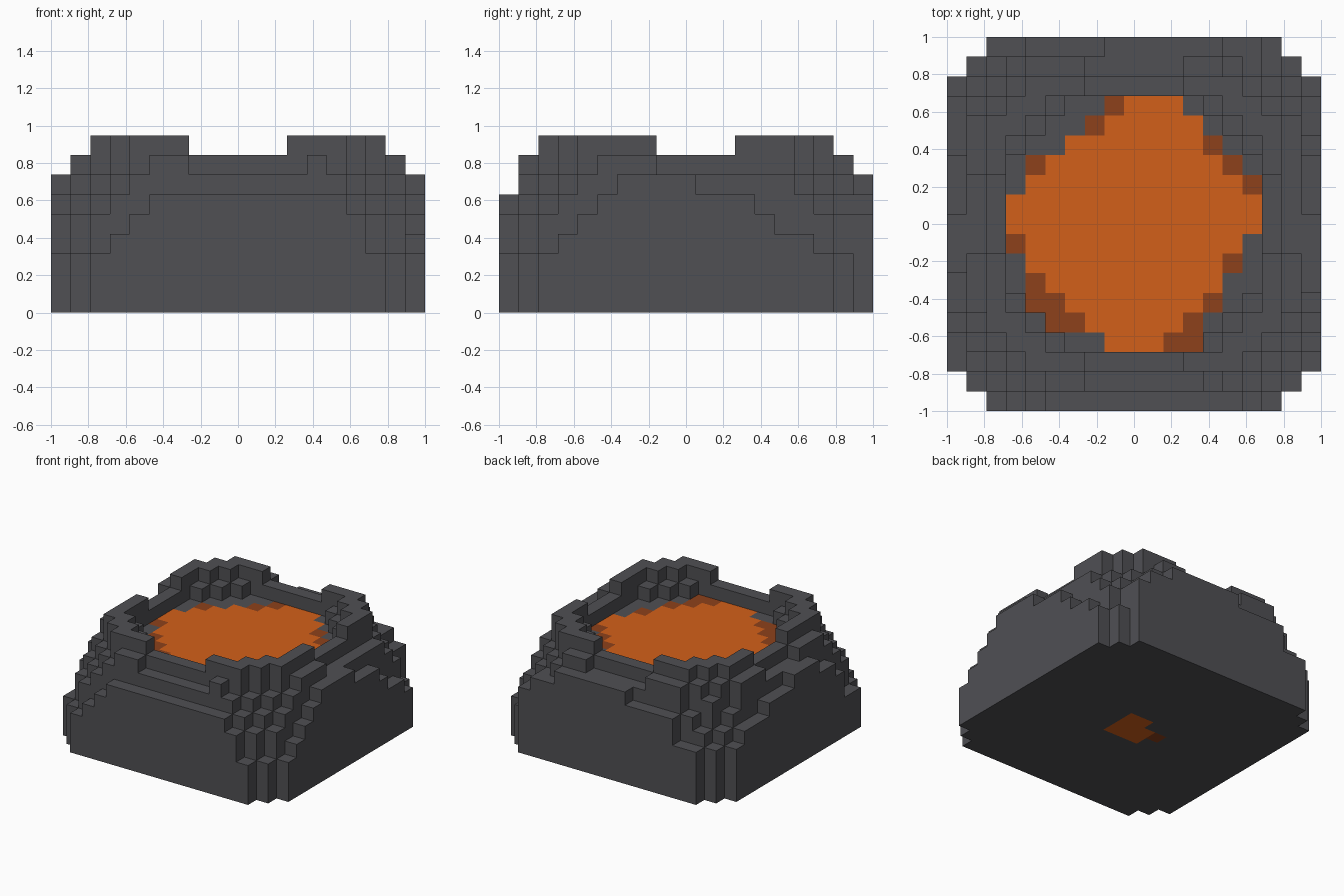
import bpy
import bmesh
from math import hypot

if "Cube" in bpy.data.objects:
    bpy.data.objects.remove(bpy.data.objects["Cube"], do_unlink=True)

N = 19            # blocks along each side
S = 2 / N         # block size
POOL = 7          # height of the crater floor in blocks

# Outermost block rows: heights of columns 2..16
FRONT = "345666666666653"
BACK = "446666777777665"
RIGHT = "345677776665443"
LEFT = "335667776665554"

# Pool extents per row, row 3 upwards: first and last column
SPANS = [(8, 12), (5, 12), (4, 13), (4, 13), (4, 14), (3, 14), (3, 15),
         (3, 15), (4, 15), (4, 14), (6, 13), (7, 12), (8, 11)]
POOL_CELLS = {(i, j + 3) for j, (a, b) in enumerate(SPANS)
              for i in range(a, b + 1)}

# Cooling blocks along the shore, by row
CRUST_ROWS = {3: (11, 12), 4: (5, 6, 12), 5: (4, 5, 13), 6: (4,), 7: (14,),
              8: (3,), 11: (15,), 12: (4, 14), 13: (13,), 14: (7,), 15: (8,)}
CRUST = {(i, j) for j, row in CRUST_ROWS.items() for i in row}

# Vent in the underside
VENT_CRUST = {(7, 9)}
VENT = {(i, j) for i in (8, 9, 10) for j in (8, 9, 10)} - {(8, 10)}


def height(i, j):
    """Column height in blocks, zero outside the footprint."""
    a, b = min(i, N - 1 - i), min(j, N - 1 - j)
    if a < 0 or b < 0 or a + b < 2:
        return 0
    if j == 0:
        return int(FRONT[i - 2])
    if j == N - 1:
        return int(BACK[i - 2])
    if i == 0:
        return int(LEFT[j - 2])
    if i == N - 1:
        return int(RIGHT[j - 2])
    r = hypot(i - 9, j - 9)
    # Flat crater floor with its rock shore
    if (i, j) in POOL_CELLS or r < 6.9:
        return POOL
    # Inner ledge, rim and outer slope, lower in the middle of each side
    gap = 7 <= i <= 11 or 8 <= j <= 11
    if min(a, b) == 1:
        low = gap or (i == 17 and j >= 8) or (i, j) == (12, 1)
        cap = 7 if low else 8
    else:
        cap = 8 if gap or r < 7.25 else 9
    base = 3.6 if i < 9 < j else 3.1
    return min(round(base + 2 * (11.4 - r)), cap)


def material(name, color):
    m = bpy.data.materials.new(name)
    m.use_nodes = True
    m.diffuse_color = color
    m.node_tree.nodes["Principled BSDF"].inputs["Base Color"].default_value = color
    return m


parts = {
    "rock_crater": (bmesh.new(), material("dark grey rock", (0.08, 0.08, 0.088, 1))),
    "molten_pool": (bmesh.new(), material("orange lava", (0.65, 0.117, 0.01, 1))),
    "cooling_crust": (bmesh.new(), material("brown crust", (0.27, 0.053, 0.011, 1))),
}


def quad(part, points):
    bm = parts[part][0]
    bm.faces.new([bm.verts.new((x * S - 1, y * S - 1, z * S)) for x, y, z in points])


def pick(cell, lava, crust):
    if cell in crust:
        return "cooling_crust"
    return "molten_pool" if cell in lava else "rock_crater"


# Skin every column with a top, a base and the exposed walls
for i in range(N):
    for j in range(N):
        h = height(i, j)
        if not h:
            continue
        corners = [(i, j), (i + 1, j), (i + 1, j + 1), (i, j + 1)]
        quad(pick((i, j), POOL_CELLS, CRUST), [(x, y, h) for x, y in corners])
        quad(pick((i, j), VENT, VENT_CRUST), [(x, y, 0) for x, y in reversed(corners)])
        for k, (dx, dy) in enumerate(((0, -1), (1, 0), (0, 1), (-1, 0))):
            low = height(i + dx, j + dy)
            if low < h:
                p, q = corners[k], corners[(k + 1) % 4]
                quad("rock_crater", [(*p, low), (*q, low), (*q, h), (*p, h)])

for name, (bm, mat) in parts.items():
    bmesh.ops.remove_doubles(bm, verts=bm.verts, dist=0.0001)
    mesh = bpy.data.meshes.new(name)
    bm.to_mesh(mesh)
    bm.free()
    mesh.materials.append(mat)
    bpy.context.collection.objects.link(bpy.data.objects.new(name, mesh))
